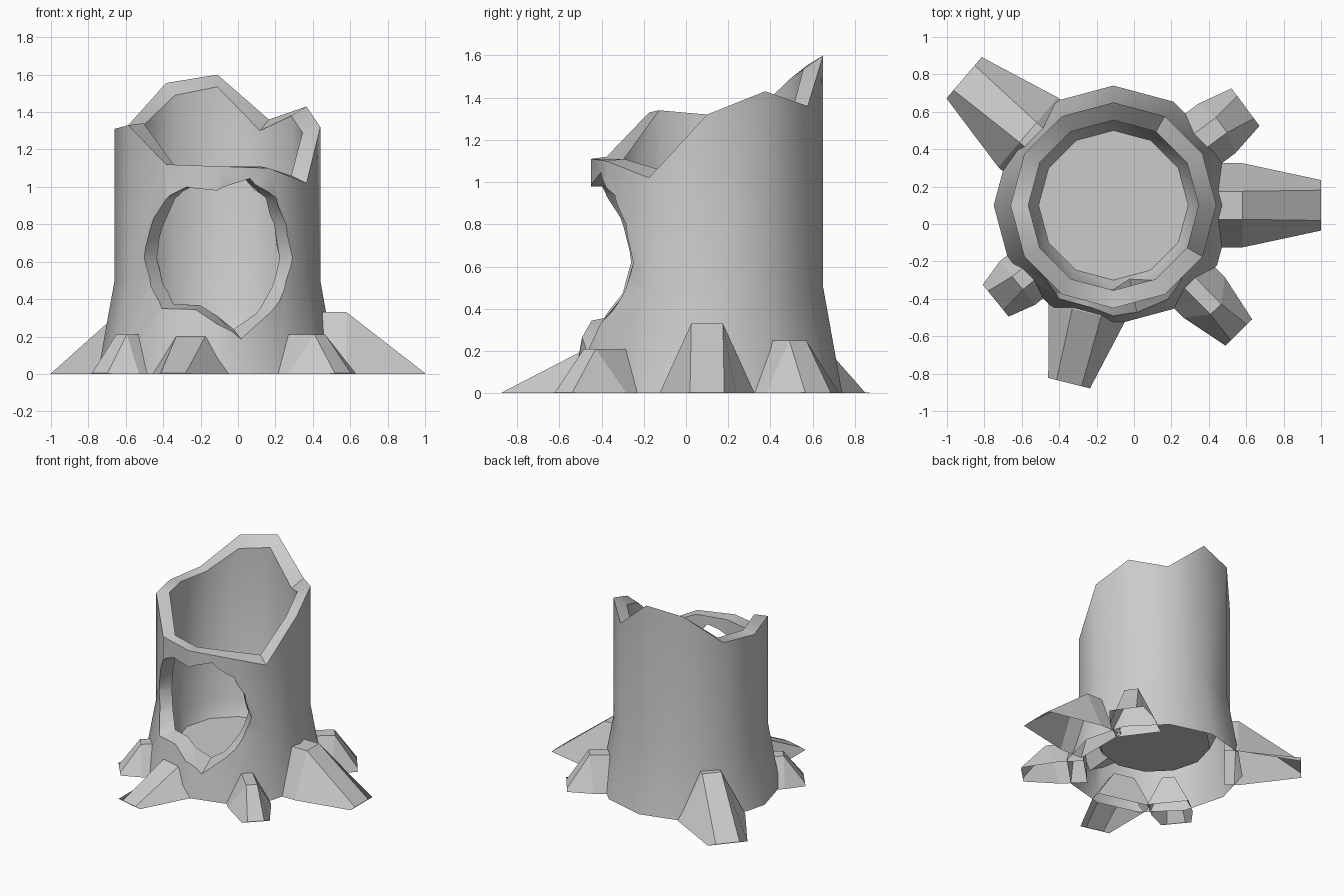
import bpy, bmesh, math

if "Cube" in bpy.data.objects:
    bpy.data.objects.remove(bpy.data.objects["Cube"])

CX, CY, N = -0.11, 0.10, 12      # trunk axis and side count


def make(name, verts, faces):
    mesh = bpy.data.meshes.new(name)
    mesh.from_pydata(verts, [], faces)
    bm = bmesh.new()
    bm.from_mesh(mesh)
    bmesh.ops.recalc_face_normals(bm, faces=bm.faces)
    bm.to_mesh(mesh)
    bm.free()
    obj = bpy.data.objects.new(name, mesh)
    bpy.context.collection.objects.link(obj)
    return obj


def activate(obj):
    bpy.ops.object.select_all(action='DESELECT')
    obj.select_set(True)
    bpy.context.view_layer.objects.active = obj


# Hollow trunk: flared base, jagged rim, inner wall and raised floor
outer_top = [1.32, 1.43, 1.36, 1.60, 1.555, 1.33, 1.31, 1.33, 1.12, 1.11, 1.10, 1.02]
inner_top = [1.29, 1.38, 1.30, 1.535, 1.49, 1.33, 1.32, 1.34, 1.11, 1.105, 1.11, 1.06]
rings = [(0.64, [0] * N), (0.55, [0.5] * N), (0.55, outer_top),
         (0.455, inner_top), (0.455, [0.32] * N), (0.40, [0.20] * N)]
verts, faces = [], []
for r, heights in rings:
    for k, z in enumerate(heights):
        a = math.tau * k / N
        verts.append((CX + r * math.cos(a), CY + r * math.sin(a), z))
for i in range(len(rings) - 1):
    for k in range(N):
        j = (k + 1) % N
        faces.append((i * N + k, i * N + j, (i + 1) * N + j, (i + 1) * N + k))
faces.append(tuple(range(N)))
faces.append(tuple(range(5 * N, 6 * N)))
trunk = make("trunk", verts, faces)

# Cutter for the ragged front hole, narrowing towards the trunk axis
hole = [(-.28, 1.0), (-.11, .98), (.07, 1.045), (.21, .94), (.27, .80), (.305, .62),
        (.26, .45), (.02, .18), (-.23, .34), (-.41, .35), (-.48, .47),
        (-.515, .62), (-.48, .78), (-.38, .94)]
n = len(hole)
verts = []
for s in (1.15, 0.6):
    for x, z in hole:
        r = 0.55 if z > 0.5 else 0.64 - 0.18 * z
        dx = x - CX
        dy = -math.sqrt(r * r - dx * dx)
        zz = 0.62 + (z - 0.62) * (1 - 0.4 * (1 - s)) if z < 0.62 else z
        verts.append((CX + dx * s, CY + dy * s, zz))
verts += [(CX, CY - 0.85, 0.62), (CX, CY - 0.15, 0.62)]
faces = []
for k in range(n):
    j = (k + 1) % n
    faces += [(k, j, n + j, n + k), (j, k, 2 * n), (n + k, n + j, 2 * n + 1)]
cutter = make("hole_cutter", verts, faces)
cutter.hide_render = True

activate(trunk)
mod = trunk.modifiers.new("hole", 'BOOLEAN')
mod.operation = 'DIFFERENCE'
mod.solver = 'EXACT'
mod.object = cutter
bpy.ops.object.modifier_apply(modifier=mod.name)
bpy.data.objects.remove(cutter)

# Open the underside of the trunk
bm = bmesh.new()
bm.from_mesh(trunk.data)
under = [f for f in bm.faces if all(v.co.z < 0.001 for v in f.verts)]
bmesh.ops.delete(bm, geom=under, context='FACES')
bm.to_mesh(trunk.data)
bm.free()
activate(trunk)
bpy.ops.object.shade_smooth_by_angle(angle=math.radians(48))


# Roots: trapezoid section running outwards, then sloping down to the ground
def root(name, angle, ridge, tip, h, base_w, top_w, tip_w, start=0.5):
    a = math.radians(angle)
    c, s = math.cos(a), math.sin(a)
    base_d = min(ridge, 0.69)
    pts = []
    for d_low, d_top, low, top, z in ((start, start, base_w, top_w, h),
                                      (base_d, ridge, base_w, top_w, h),
                                      (tip, tip, tip_w, tip_w * 0.6, 0.004)):
        for d, w, zz in ((d_low, -low, 0), (d_top, -top, z), (d_top, top, z), (d_low, low, 0)):
            pts.append((CX + d * c - w * s, CY + d * s + w * c, zz))
    fs = [(0, 1, 2, 3), (8, 9, 10, 11)]
    for i in (0, 4):
        fs += [(i + k, i + k + 1, i + k + 5, i + k + 4) for k in range(3)]
    return make(name, pts, fs)


root("root_right", 0, 0.69, 1.11, 0.33, 0.225, 0.075, 0.135)
root("root_back_left", 139.5, 0.60, 1.05, 0.35, 0.245, 0.07, 0.145)
root("root_front", 256, 0.59, 0.98, 0.20, 0.21, 0.08, 0.115)
root("root_front_right", 314.6, 0.78, 0.955, 0.21, 0.155, 0.04, 0.10)
root("root_back_right", 36.6, 0.72, 0.88, 0.25, 0.165, 0.05, 0.125)
root("root_front_left", 219, 0.66, 0.81, 0.21, 0.15, 0.045, 0.11)
